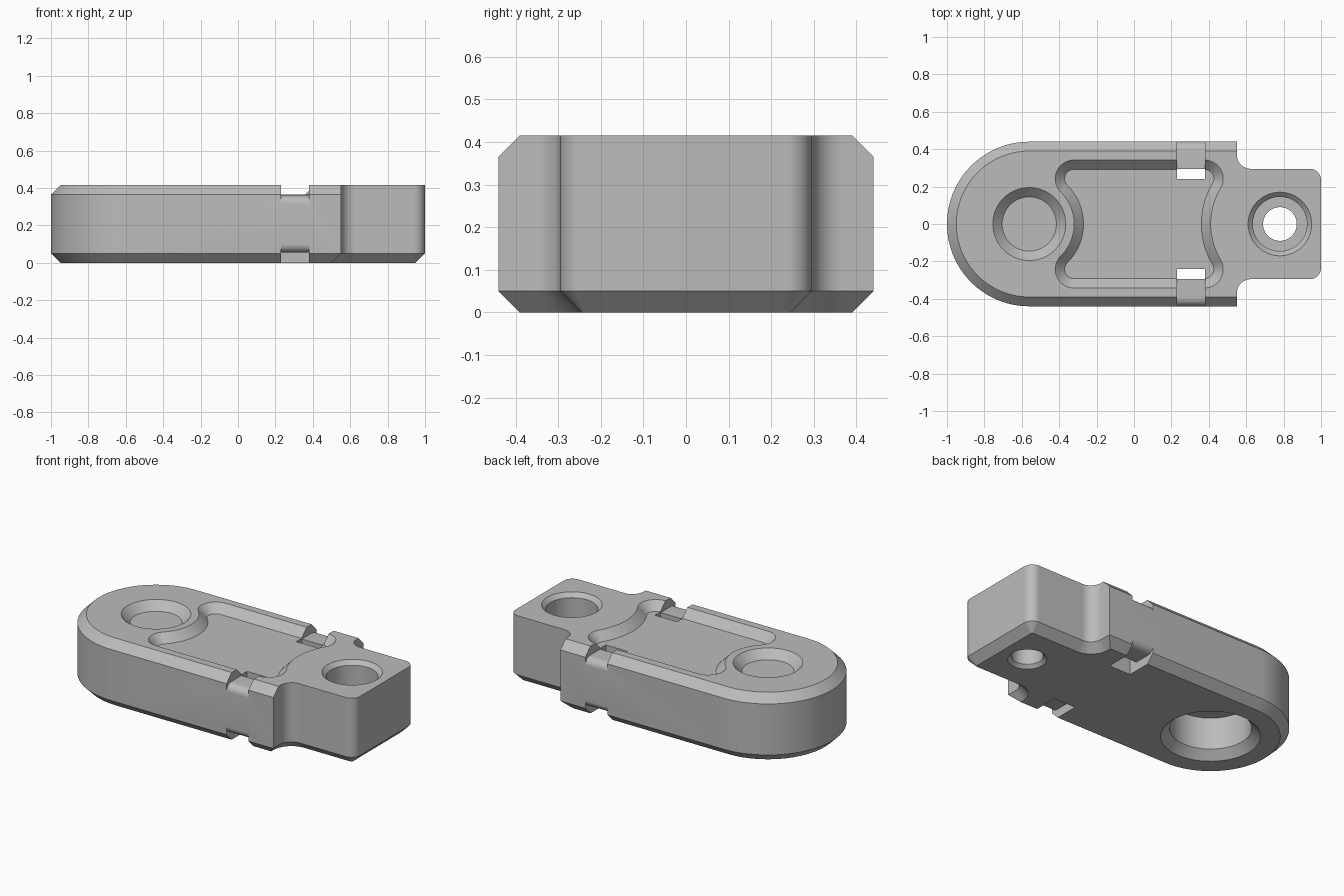
import bpy, bmesh
from math import sin, cos, asin, sqrt, radians, degrees

if "Cube" in bpy.data.objects:
    bpy.data.objects.remove(bpy.data.objects["Cube"])

HEIGHT, CH = 0.415, 0.05           # total height, chamfer size
PIVOT, BOLT = -0.56, 0.78          # x of the two hole centres


def arc(cx, cy, r, a0, a1, n=16):
    angles = [radians(a0 + (a1 - a0) * i / n) for i in range(n + 1)]
    return [(cx + r * cos(a), cy + r * sin(a)) for a in angles]


def mirrored(half):
    """Close a half outline by reflecting it across the x axis."""
    return half + [(x, -y) for x, y in reversed(half) if y > 1e-6]


def at_height(points, z):
    return [(x, y, z) for x, y in points]


def loft(name, layers):
    """Skin a stack of matching closed loops and cap both ends."""
    bm = bmesh.new()
    loops = [[bm.verts.new(p) for p in layer] for layer in layers]
    for low, high in zip(loops, loops[1:]):
        for i in range(len(low)):
            j = (i + 1) % len(low)
            bm.faces.new((low[i], low[j], high[j], high[i]))
    bm.faces.new(loops[0])
    bm.faces.new(loops[-1])
    bmesh.ops.recalc_face_normals(bm, faces=bm.faces)
    mesh = bpy.data.meshes.new(name)
    bm.to_mesh(mesh)
    bm.free()
    obj = bpy.data.objects.new(name, mesh)
    bpy.context.collection.objects.link(obj)
    return obj


def round_cutter(name, x, profile):
    """Turned cutter from (radius, z) pairs."""
    return loft(name, [at_height(arc(x, 0, r, 0, 360, 96)[:-1], z) for r, z in profile])


def body_outline(side, tongue):
    """Link outline, inset separately along the wide part and the tongue."""
    half = arc(PIVOT, 0, 0.44 - side, 180, 90, 32)
    half.append((0.55 - tongue, 0.44 - side))
    half += arc(0.625, 0.37, 0.075 + tongue, 180, 270)
    half += arc(0.94, 0.235, 0.06 - tongue, 90, 0)
    return mirrored(half)


def pocket_end(hole_x, radius, facing, grow):
    """Rounded corner flowing into an arc concentric with a hole."""
    corner, cy = 0.05, 0.242
    reach = radius + corner
    cx = sqrt(reach ** 2 - cy ** 2)
    phi = degrees(asin(cy / reach))
    pts = arc(cx, cy, corner + grow, 90, 180 + phi, 20)
    pts += arc(0, 0, radius - grow, phi, 0, 16)[1:]
    return [(hole_x + facing * x, abs(y)) for x, y in pts]


def pocket_outline(grow):
    right = pocket_end(BOLT, 0.42, -1, grow)
    return mirrored(right[::-1] + pocket_end(PIVOT, 0.29, 1, grow))


# Solid link, chamfered all round below and on the wide part above
link = loft("link_body", [
    at_height(body_outline(CH, CH), 0),
    at_height(body_outline(0, 0), CH),
    at_height(body_outline(0, 0), HEIGHT - CH),
    at_height(body_outline(CH, 0), HEIGHT)])

# Recessed pocket with sloped walls
cutters = [loft("pocket_cutter", [
    at_height(pocket_outline(0), HEIGHT - CH),
    at_height(pocket_outline(CH + 0.01), HEIGHT + 0.01)])]

# Dished seat above and large bore below the round end
cutters.append(round_cutter("seat_cutter", PIVOT, [(0.145, HEIGHT - CH), (0.205, HEIGHT + 0.01)]))
cutters.append(round_cutter("bore_cutter", PIVOT, [(0.29, -0.01), (0.23, CH), (0.23, 0.25)]))

# Counterbored through hole in the tongue
cutters.append(round_cutter("bolt_cutter", BOLT, [
    (0.12, -0.01), (0.09, 0.02), (0.09, 0.15), (0.145, 0.15),
    (0.145, HEIGHT - 0.025), (0.18, HEIGHT + 0.01)]))

# Strap slots wrapping over the rounded side edges
strap = [(0.24, -0.1), (0.24, 0.5), (0.5, 0.5), (0.5, 0.315)]
strap += arc(0.395, 0.315, 0.045, 0, 90, 10)
strap += [(0.295, 0.36), (0.295, 0.055)]
strap += arc(0.395, 0.1, 0.045, 270, 360, 10)
strap += [(0.5, 0.1), (0.5, -0.1)]
for side in (1, -1):
    cutters.append(loft("strap_cutter", [[(x, side * y, z) for y, z in strap] for x in (0.23, 0.38)]))

# Carve the link
bpy.context.view_layer.objects.active = link
link.select_set(True)
for cutter in cutters:
    cutter.hide_render = True
    mod = link.modifiers.new(cutter.name, "BOOLEAN")
    mod.operation, mod.solver, mod.object = "DIFFERENCE", "EXACT", cutter
    bpy.ops.object.modifier_apply(modifier=mod.name)
    bpy.data.objects.remove(cutter)
bpy.ops.object.shade_smooth_by_angle(angle=radians(30))

# Plain grey finish
grey = bpy.data.materials.new("plain_grey")
grey.use_nodes = True
colour = (0.5, 0.5, 0.5, 1)
grey.diffuse_color = colour
grey.node_tree.nodes["Principled BSDF"].inputs["Base Color"].default_value = colour
link.data.materials.clear()
link.data.materials.append(grey)
